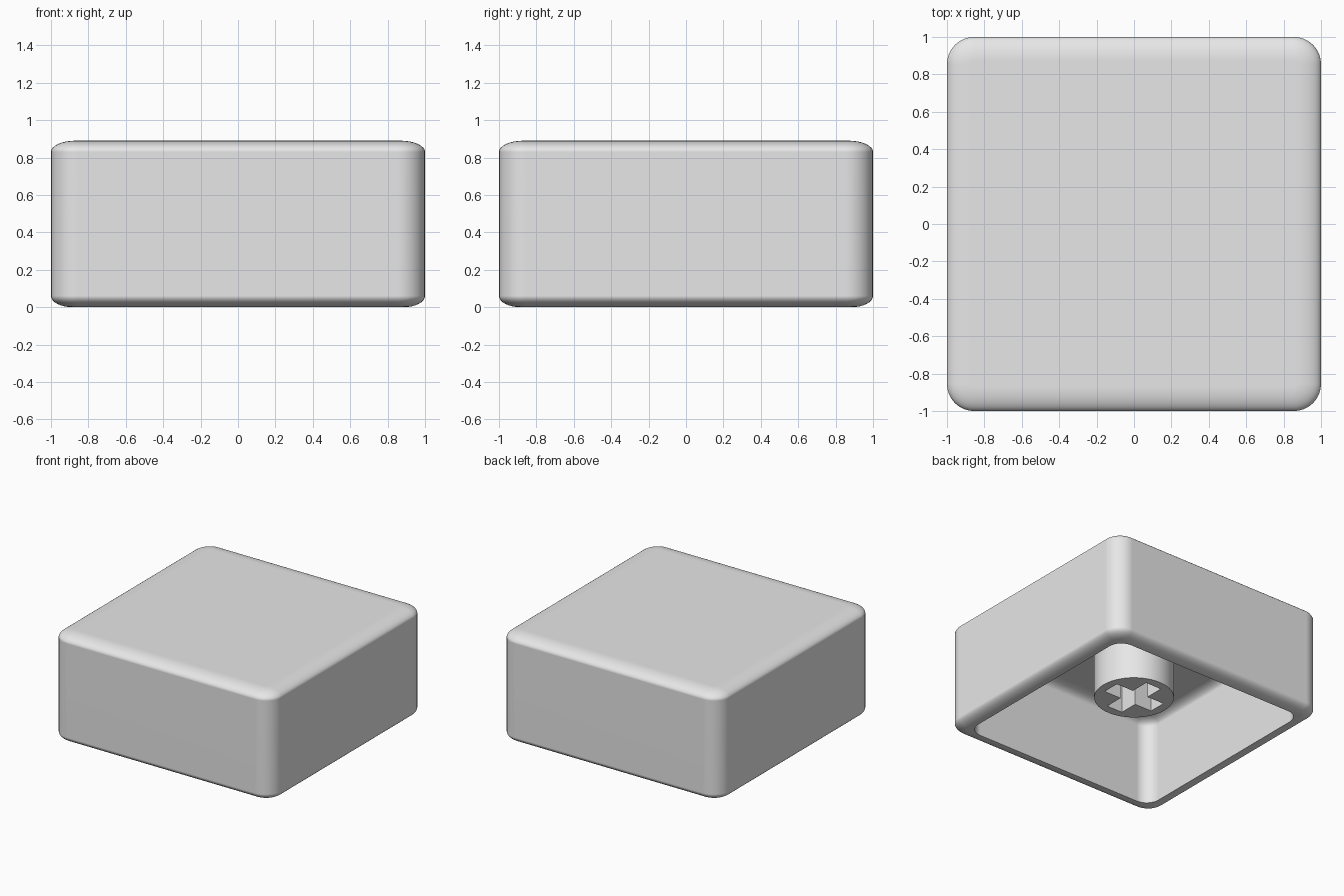
import bpy, bmesh
from math import sin, cos, pi, radians

cube = bpy.data.objects.get("Cube")
if cube:
    bpy.data.objects.remove(cube, do_unlink=True)

HEIGHT = 0.89
CEILING = 0.72
STEPS = 8          # segments per rounded edge

grey = bpy.data.materials.new("plain grey")
grey.use_nodes = True
colour = (0.8, 0.8, 0.8, 1)
grey.diffuse_color = colour
grey.node_tree.nodes["Principled BSDF"].inputs["Base Color"].default_value = colour


def rounded_square(bm, half, radius, z):
    """Ring of vertices around a square with rounded corners."""
    ring = []
    for corner in range(4):
        mid = pi / 4 + corner * pi / 2
        cx = (half - radius) * (1 if cos(mid) > 0 else -1)
        cy = (half - radius) * (1 if sin(mid) > 0 else -1)
        for i in range(STEPS + 1):
            a = corner * pi / 2 + i / STEPS * pi / 2
            ring.append(bm.verts.new((cx + radius * cos(a), cy + radius * sin(a), z)))
    return ring


def edge_rounding(half, radius, inset, z_start, z_end):
    """Levels (half, radius, z) going from a wall over a rounded edge."""
    levels = []
    for i in range(STEPS + 1):
        a = i / STEPS * pi / 2
        shrink = inset * (1 - cos(a))
        levels.append((half - shrink, radius - shrink, z_start + (z_end - z_start) * sin(a)))
    return levels


def finish(name, bm):
    bmesh.ops.recalc_face_normals(bm, faces=bm.faces)
    mesh = bpy.data.meshes.new(name)
    bm.to_mesh(mesh)
    bm.free()
    mesh.materials.append(grey)
    obj = bpy.data.objects.new(name, mesh)
    bpy.context.collection.objects.link(obj)
    bpy.ops.object.select_all(action="DESELECT")
    obj.select_set(True)
    bpy.context.view_layer.objects.active = obj
    bpy.ops.object.shade_smooth_by_angle(angle=radians(35))
    weighted = obj.modifiers.new("flat face normals", "WEIGHTED_NORMAL")
    weighted.keep_sharp = True
    return obj


# Hollow cap: ceiling, inner wall, rounded rim, outer wall, rounded top
bm = bmesh.new()
levels = edge_rounding(0.885, 0.115, 0.1, CEILING - 0.06, CEILING)[::-1]
levels.append((0.885, 0.115, 0))
levels += edge_rounding(1, 0.145, 0.115, 0.06, 0)[::-1][1:]
levels += edge_rounding(1, 0.145, 0.13, HEIGHT - 0.06, HEIGHT)
rings = [rounded_square(bm, *level) for level in levels]
for low, high in zip(rings, rings[1:]):
    for i in range(len(low)):
        j = (i + 1) % len(low)
        bm.faces.new((low[i], low[j], high[j], high[i]))
bm.faces.new(rings[0])
bm.faces.new(rings[-1])
finish("cap", bm)

# Round stem with a cross-shaped socket
bm = bmesh.new()
STEM_BOTTOM, STEM_RADIUS, SIDES = 0.2, 0.3, 48
ARM, WIDTH = 0.228, 0.072
circle = [(STEM_RADIUS * cos(2 * pi * i / SIDES), STEM_RADIUS * sin(2 * pi * i / SIDES))
          for i in range(SIDES)]
cross = []
for x, y in ((1, 0), (0, 1), (-1, 0), (0, -1)):
    for along, across in ((ARM, -WIDTH), (ARM, WIDTH), (WIDTH, WIDTH)):
        cross.append((x * along - y * across, y * along + x * across))
edges = []
for outline in (circle, cross):
    verts = [bm.verts.new((x + 0.025, y + 0.03, STEM_BOTTOM)) for x, y in outline]
    edges += [bm.edges.new((verts[i - 1], verts[i])) for i in range(len(verts))]
bmesh.ops.triangle_fill(bm, edges=edges, use_beauty=True)
extruded = bmesh.ops.extrude_face_region(bm, geom=bm.faces[:], use_keep_orig=True)
top = [v for v in extruded["geom"] if isinstance(v, bmesh.types.BMVert)]
bmesh.ops.translate(bm, verts=top, vec=(0, 0, CEILING + 0.01 - STEM_BOTTOM))
finish("stem", bm)
